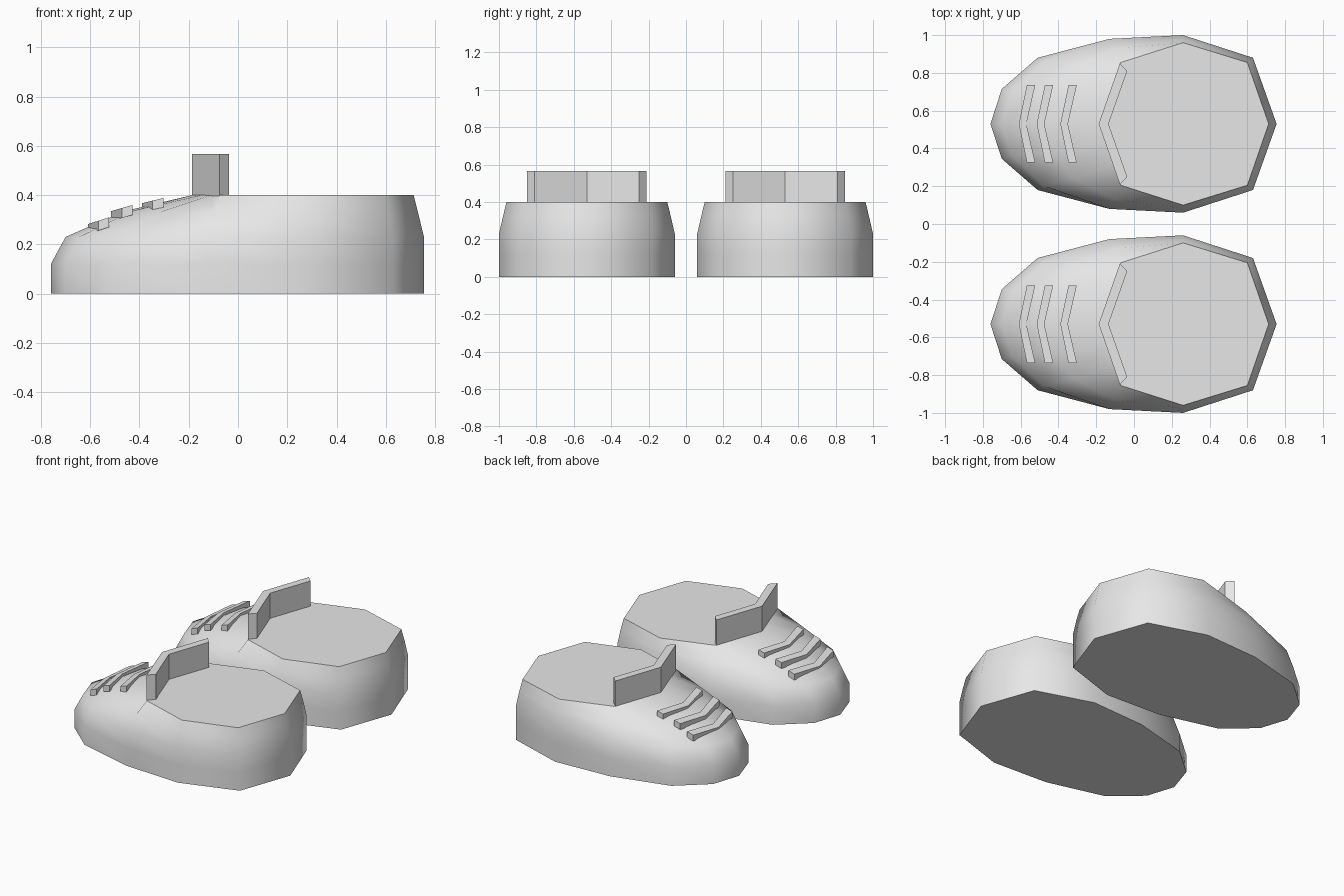
import bpy, bmesh

if "Cube" in bpy.data.objects:
    bpy.data.objects.remove(bpy.data.objects["Cube"])

mat = bpy.data.materials.new("light grey")
mat.diffuse_color = (0.8, 0.8, 0.8, 1)
mat.use_nodes = True
mat.node_tree.nodes["Principled BSDF"].inputs["Base Color"].default_value = mat.diffuse_color


def finish(bm, name):
    bmesh.ops.recalc_face_normals(bm, faces=bm.faces)
    me = bpy.data.meshes.new(name)
    bm.to_mesh(me)
    bm.free()
    me.materials.append(mat)
    ob = bpy.data.objects.new(name, me)
    bpy.context.collection.objects.link(ob)
    return ob


def shoe_body(name, cy):
    # half outlines from toe tip to heel, (x, y, z)
    plan = [(-.76, 0), (-.70, .185), (-.51, .35), (-.13, .45),
            (.26, .47), (.63, .35), (.755, 0)]
    rings = [
        [(x, y, 0) for x, y in plan],
        [(x, y, .12) for x, y in plan],
        [(-.70, 0, .23), (-.645, .17, .23), (-.475, .33, .23)]
        + [(x, y, .23) for x, y in plan[3:]],
        [(-.46, 0, .335), (-.43, .15, .335), (-.32, .29, .33), (-.10, .40, .325),
         (.26, .448, .325), (.615, .337, .325), (.732, 0, .325)],
        [(-.185, 0, .4), (-.147, .108, .4), (-.108, .217, .4), (-.07, .325, .4),
         (.26, .43, .4), (.60, .325, .4), (.713, 0, .4)],
    ]
    bm = bmesh.new()
    loops = []
    for half in rings:
        full = half + [(x, -y, z) for x, y, z in half[-2:0:-1]]
        loops.append([bm.verts.new((x, y + cy, z)) for x, y, z in full])
    n = len(loops[0])
    for a, b in zip(loops, loops[1:]):
        for i in range(n):
            j = (i + 1) % n
            bm.faces.new((a[i], a[j], b[j], b[i])).smooth = True
    # flat sole and top, with crisp borders
    for cap in (loops[0], loops[-1]):
        f = bm.faces.new(cap)
        for e in f.edges:
            e.smooth = False
    return finish(bm, name)


def prism(name, cy, outline, z0, z1):
    # extrude an outline; z0 and z1 give the height at each x
    bm = bmesh.new()
    lo = [bm.verts.new((x, y + cy, z0(x))) for x, y in outline]
    hi = [bm.verts.new((x, y + cy, z1(x))) for x, y in outline]
    n = len(outline)
    # two halves per side keep the bent outline clean
    for ring in (lo, hi):
        bm.faces.new((ring[0], ring[1], ring[4], ring[5]))
        bm.faces.new((ring[1], ring[2], ring[3], ring[4]))
    for i in range(n):
        j = (i + 1) % n
        bm.faces.new((lo[i], lo[j], hi[j], hi[i]))
    return finish(bm, name)


for side, cy in (("left", .53), ("right", -.53)):
    shoe_body(side + "_shoe_body", cy)

    # upright bent tongue
    prism(side + "_tongue", cy,
          [(-.075, .32), (-.187, 0), (-.075, -.32), (-.036, -.28), (-.135, 0), (-.036, .28)],
          lambda x: .39, lambda x: .567)

    # three lace chevrons following the slope of the toe
    for k, (x0, z, s) in enumerate([(-.61, .272, .32), (-.515, .325, .28), (-.39, .357, .24)]):
        prism(f"{side}_lace_{k + 1}", cy,
              [(x0 + .043, .205), (x0, 0), (x0 + .043, -.205),
               (x0 + .087, -.205), (x0 + .04, 0), (x0 + .087, .205)],
              lambda x: z - .03 + s * (x - x0), lambda x: z + .01 + s * (x - x0))
